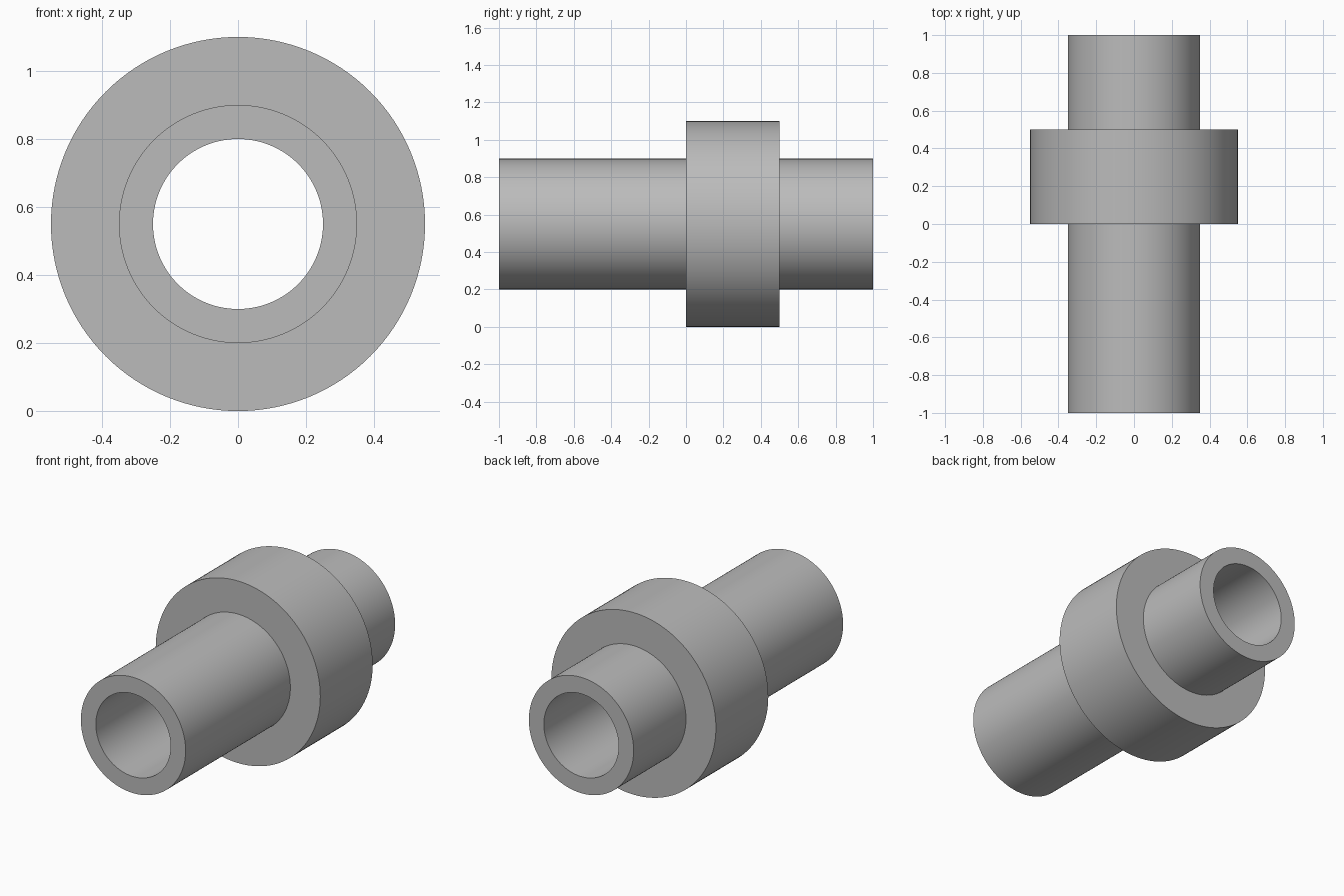
import bpy
import bmesh
from math import tau, cos, sin, radians

cube = bpy.data.objects.get("Cube")
if cube:
    bpy.data.objects.remove(cube, do_unlink=True)

SEGMENTS = 128
AXIS_Z = 0.55
BORE, TUBE, COLLAR = 0.25, 0.35, 0.55

# Plain grey metal
grey = bpy.data.materials.new("grey_metal")
grey.use_nodes = True
colour = (0.5, 0.5, 0.5, 1)
grey.diffuse_color = colour
grey.node_tree.nodes["Principled BSDF"].inputs["Base Color"].default_value = colour


def lathe_y(name, profile):
    """Revolve a closed (radius, y) profile around the lengthwise axis."""
    bm = bmesh.new()
    rings = []
    for i in range(SEGMENTS):
        a = tau * i / SEGMENTS
        rings.append([bm.verts.new((r * cos(a), y, AXIS_Z + r * sin(a)))
                      for r, y in profile])
    n = len(profile)
    for i, ring in enumerate(rings):
        following = rings[(i + 1) % SEGMENTS]
        for j in range(n):
            k = (j + 1) % n
            bm.faces.new((ring[j], ring[k], following[k], following[j]))
    bmesh.ops.recalc_face_normals(bm, faces=bm.faces)
    mesh = bpy.data.meshes.new(name)
    bm.to_mesh(mesh)
    bm.free()
    mesh.materials.append(grey)
    obj = bpy.data.objects.new(name, mesh)
    bpy.context.collection.objects.link(obj)
    bpy.ops.object.select_all(action="DESELECT")
    obj.select_set(True)
    bpy.context.view_layer.objects.active = obj
    bpy.ops.object.shade_smooth_by_angle(angle=radians(30))
    return obj


# Hollow tube with a thick collar behind its middle
lathe_y("collared_tube", [
    (BORE, -1), (TUBE, -1), (TUBE, 0), (COLLAR, 0),
    (COLLAR, 0.5), (TUBE, 0.5), (TUBE, 1), (BORE, 1),
])
